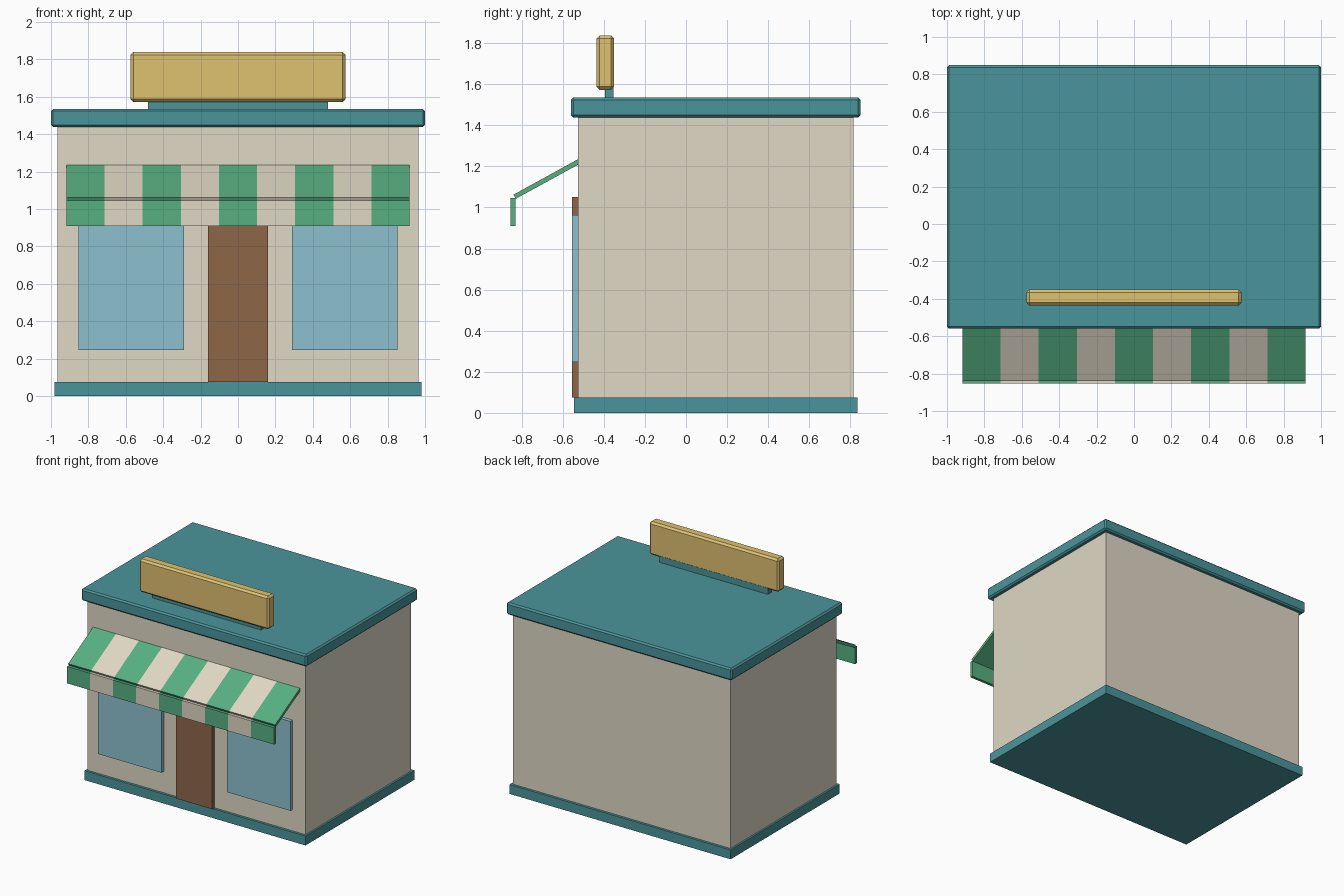
import bpy, bmesh

if "Cube" in bpy.data.objects:
    bpy.data.objects.remove(bpy.data.objects["Cube"])


def srgb(hex_code):
    out = []
    for i in (0, 2, 4):
        c = int(hex_code[i:i + 2], 16) / 255
        out.append(c / 12.92 if c <= 0.04045 else ((c + 0.055) / 1.055) ** 2.4)
    return (*out, 1.0)


def material(name, hex_code):
    m = bpy.data.materials.new(name)
    m.diffuse_color = srgb(hex_code)
    m.use_nodes = True
    m.node_tree.nodes["Principled BSDF"].inputs["Base Color"].default_value = m.diffuse_color
    return m


CREAM = material("cream", "E0D8C5")
TEAL = material("teal", "4A959B")
GREEN = material("green", "57B081")
GOLD = material("gold", "DFC171")
BLUE = material("glass blue", "8DC0D0")
BROWN = material("door brown", "8F6649")


def finish(name, bm, mats):
    bmesh.ops.recalc_face_normals(bm, faces=bm.faces)
    me = bpy.data.meshes.new(name)
    bm.to_mesh(me)
    bm.free()
    for m in mats:
        me.materials.append(m)
    ob = bpy.data.objects.new(name, me)
    bpy.context.collection.objects.link(ob)
    return ob


def box(name, x, y, z, mat, chamfer=0):
    """Box spanning the (low, high) ranges x, y and z."""
    bm = bmesh.new()
    bmesh.ops.create_cube(bm, size=1)
    for v in bm.verts:
        v.co = [r[0] + (c + 0.5) * (r[1] - r[0]) for c, r in zip(v.co, (x, y, z))]
    ob = finish(name, bm, [mat])
    if chamfer:
        mod = ob.modifiers.new("chamfer", 'BEVEL')
        mod.width, mod.segments = chamfer, 1
    return ob


def striped_extrusion(name, profile, half_width, stripes):
    """Extrude a (y, z) profile along x in alternating coloured stripes."""
    bm = bmesh.new()
    n = len(profile)
    rings = []
    for i in range(stripes + 1):
        x = half_width * (2 * i / stripes - 1)
        rings.append([bm.verts.new((x, y, z)) for y, z in profile])
    for i in range(stripes):
        a, b = rings[i], rings[i + 1]
        for j in range(n):
            k = (j + 1) % n
            f = bm.faces.new((a[j], a[k], b[k], b[j]))
            f.material_index = i % 2
    bm.faces.new(rings[0])
    bm.faces.new(rings[-1])
    return finish(name, bm, [GREEN, CREAM])


# Building shell
box("walls", (-0.965, 0.965), (-0.525, 0.815), (0.01, 1.46), CREAM)
box("plinth", (-0.98, 0.98), (-0.545, 0.835), (0, 0.075), TEAL)
box("roof_slab", (-1, 1), (-0.56, 0.85), (1.438, 1.535), TEAL, 0.012)

# Door and shop windows
box("door", (-0.16, 0.16), (-0.555, -0.515), (0.075, 1.05), BROWN)
for side, name in ((-1, "left_window"), (1, "right_window")):
    box(name, sorted((side * 0.29, side * 0.852)), (-0.555, -0.515), (0.247, 0.963), BLUE)

# Striped awning and its hanging front
striped_extrusion("awning_slope",
                  [(-0.84, 1.062), (-0.515, 1.241), (-0.515, 1.214), (-0.829, 1.042)], 0.917, 9)
striped_extrusion("awning_valance",
                  [(-0.854, 0.91), (-0.854, 1.045), (-0.831, 1.045), (-0.831, 0.91)], 0.917, 9)

# Rooftop sign board on its mount
box("sign_mount", (-0.48, 0.48), (-0.394, -0.352), (1.53, 1.60), TEAL)
box("sign_board", (-0.575, 0.575), (-0.435, -0.35), (1.573, 1.838), GOLD, 0.015)
